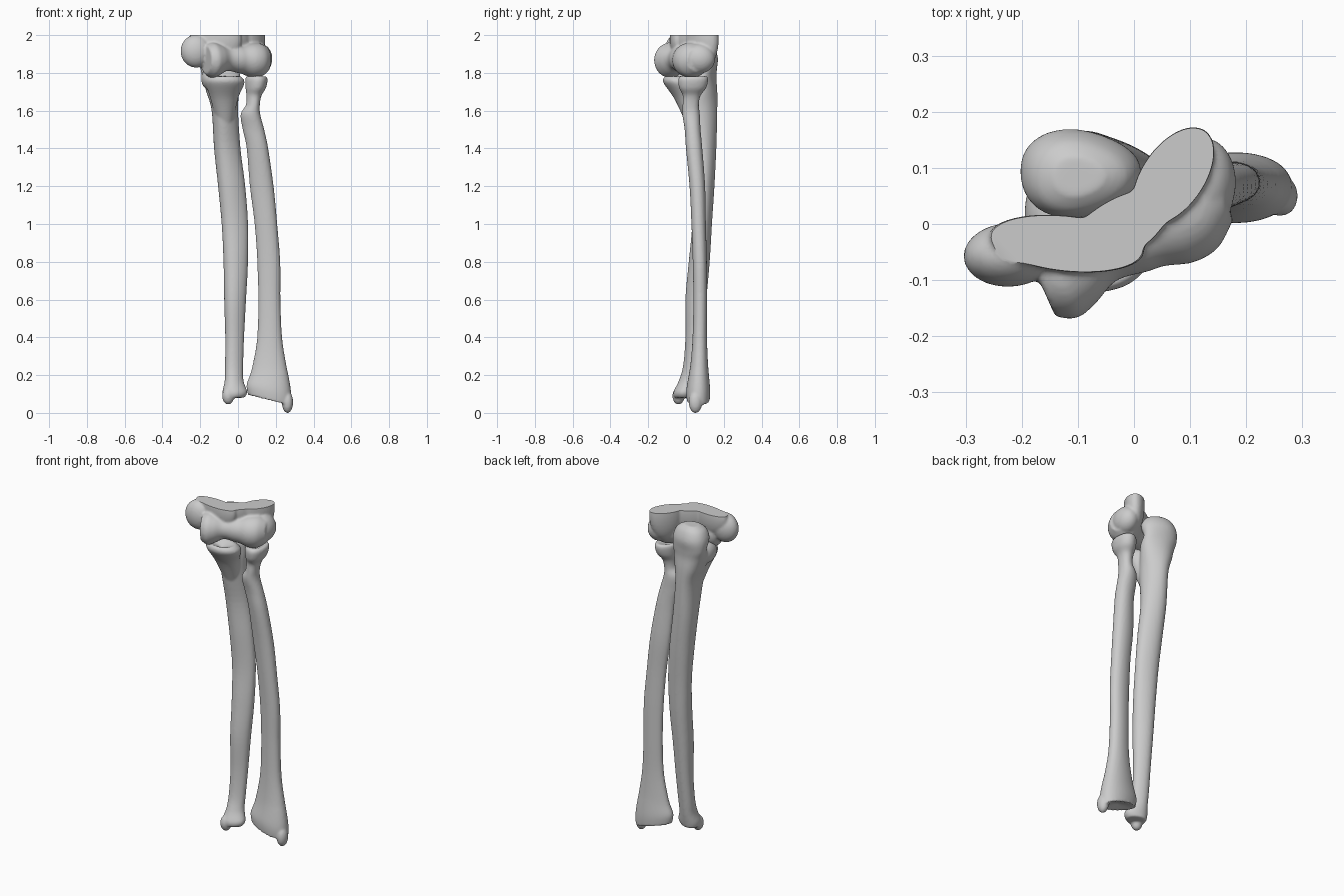
import bpy, bmesh, math
from mathutils import Matrix, Vector

if "Cube" in bpy.data.objects:
    bpy.data.objects.remove(bpy.data.objects["Cube"])

SIDES = 36


def spline(keys, steps=6):
    """Catmull-Rom interpolation through tuples of numbers."""
    out = []
    for i in range(len(keys) - 1):
        p0, p1, p2 = keys[max(i - 1, 0)], keys[i], keys[i + 1]
        p3 = keys[min(i + 2, len(keys) - 1)]
        for s in range(steps):
            t = s / steps
            out.append([0.5 * (2 * b + (c - a) * t + (2 * a - 5 * b + 4 * c - d) * t * t
                               + (3 * b - a - 3 * c + d) * t ** 3)
                        for a, b, c, d in zip(p0, p1, p2, p3)])
    return out + [list(keys[-1])]


def loft(bm, keys, ridge=0.0, ridge_dir=0.0, dips=(0, 0), tilt=0.0, tilt_below=0.0, frame=Matrix()):
    """Closed tube through sections (height, centre a, centre b, radius a, radius b)."""
    rings = []
    secs = spline(keys)
    for h, ca, cb, ra, rb in secs:
        ring = []
        slope = tilt * max(0, min(1, (tilt_below - h) / 0.1)) if tilt else 0
        for k in range(SIDES):
            a = 2 * math.pi * k / SIDES
            f = 1 + ridge * math.cos(3 * (a - ridge_dir))
            x, y = ra * f * math.cos(a), rb * f * math.sin(a)
            ring.append(bm.verts.new(frame @ Vector((ca + x, cb + y, h + slope * x))))
        rings.append(ring)
    for r, s in zip(rings, rings[1:]):
        for k in range(SIDES):
            j = (k + 1) % SIDES
            bm.faces.new((r[k], r[j], s[j], s[k]))
    for ring, sec, dip in ((rings[0], secs[0], dips[0]), (rings[-1], secs[-1], dips[1])):
        c = bm.verts.new(frame @ Vector((sec[1], sec[2], sec[0] + dip)))
        for k in range(SIDES):
            bm.faces.new((ring[k], ring[(k + 1) % SIDES], c))


def blob(bm, centre, radii, turn=0):
    m = (Matrix.Translation(centre) @ Matrix.Rotation(math.radians(turn), 4, 'Z')
         @ Matrix.Diagonal((*radii, 1)))
    bmesh.ops.create_uvsphere(bm, u_segments=32, v_segments=20, radius=1, matrix=m)


def finish(bm, name, smooth=4, cut=None):
    """Fuse the overlapping masses into one smooth skin, optionally sawn flat at a height."""
    bmesh.ops.recalc_face_normals(bm, faces=bm.faces)
    me = bpy.data.meshes.new(name)
    bm.to_mesh(me)
    bm.free()
    ob = bpy.data.objects.new(name, me)
    bpy.context.collection.objects.link(ob)
    rm = ob.modifiers.new("fuse", 'REMESH')
    rm.mode = 'VOXEL'
    rm.voxel_size = 0.007
    sm = ob.modifiers.new("soften", 'SMOOTH')
    sm.factor = 0.5
    sm.iterations = smooth
    dg = bpy.context.evaluated_depsgraph_get()
    fused = bpy.data.meshes.new_from_object(ob.evaluated_get(dg))
    ob.modifiers.clear()
    ob.data = fused
    if cut is not None:
        b = bmesh.new()
        b.from_mesh(fused)
        res = bmesh.ops.bisect_plane(b, geom=b.verts[:] + b.edges[:] + b.faces[:],
                                     plane_co=(0, 0, cut), plane_no=(0, 0, 1), clear_outer=True)
        rim = [e for e in res['geom_cut'] if isinstance(e, bmesh.types.BMEdge)]
        bmesh.ops.holes_fill(b, edges=rim, sides=0)
        b.to_mesh(fused)
        b.free()
    bpy.ops.object.select_all(action='DESELECT')
    ob.select_set(True)
    bpy.context.view_layer.objects.active = ob
    bpy.ops.object.shade_smooth_by_angle(angle=math.radians(40))
    return ob


# Ulna: hooked upper end, tapering shaft, small lower head
bm = bmesh.new()
loft(bm, [(1.955, -.10, .085, .045, .035), (1.93, -.10, .085, .085, .064),
          (1.88, -.10, .09, .107, .078), (1.82, -.10, .103, .103, .06),
          (1.77, -.093, .085, .1, .075), (1.70, -.085, .08, .087, .085),
          (1.60, -.073, .075, .07, .09), (1.40, -.06, .09, .07, .07),
          (1.20, -.037, .09, .072, .06), (1.0, -.02, .085, .07, .052),
          (.80, -.015, .07, .065, .055), (.60, -.018, .052, .058, .055),
          (.40, -.02, .042, .05, .045), (.25, -.023, .027, .048, .042),
          (.17, -.023, .01, .05, .048), (.11, -.02, -.01, .066, .056),
          (.08, -.025, -.012, .055, .05)], ridge=.05)
# front shelf of the joint socket
loft(bm, [(1.785, -.07, -.055, .08, .055), (1.75, -.068, -.04, .103, .08),
          (1.66, -.073, 0, .072, .06), (1.53, -.068, .05, .045, .05)], dips=(-.03, 0))
blob(bm, (-.15, .02, 1.77), (.045, .08, .06))
# lower spur
blob(bm, (-.052, -.04, .09), (.032, .032, .046))
finish(bm, "ulna")

# Radius: dished head, neck, bowed shaft, flared lower end
bm = bmesh.new()
loft(bm, [(1.785, .098, .04, .05, .068), (1.765, .1, .038, .059, .079),
          (1.72, .096, .035, .054, .071), (1.68, .086, .03, .04, .047),
          (1.63, .08, .025, .037, .043), (1.58, .068, .027, .052, .046),
          (1.50, .084, .035, .057, .042), (1.40, .105, .043, .057, .043),
          (1.20, .128, .06, .063, .041), (1.0, .15, .067, .06, .038),
          (.80, .165, .073, .061, .037), (.60, .168, .075, .059, .036),
          (.40, .17, .073, .066, .038), (.25, .17, .07, .09, .047),
          (.13, .168, .065, .118, .062), (.065, .17, .065, .113, .06)],
     ridge=.04, ridge_dir=math.pi, dips=(-.02, .02), tilt=-.25, tilt_below=.2)
blob(bm, (.262, .05, .056), (.03, .036, .057))
finish(bm, "radius")

# Humerus lower end: spool-shaped joint lying across the elbow
bm = bmesh.new()
ang = math.radians(24)
u = Vector((math.cos(ang), math.sin(ang), 0))
v = Vector((-math.sin(ang), math.cos(ang), 0))
frame = Matrix(((u.x, v.x, 0), (u.y, v.y, 0), (0, 0, 1))).to_4x4()
frame = Matrix.Translation((-.12, -.075, 1.87)) @ frame @ Matrix(
    ((0, 0, 1, 0), (1, 0, 0, 0), (0, 1, 0, 0), (0, 0, 0, 1)))
loft(bm, [(-.055, 0, 0, .075, .075), (-.02, 0, -.003, .092, .094), (.02, .003, 0, .085, .083),
          (.07, .006, .005, .066, .064), (.13, .004, .002, .072, .072),
          (.16, .004, 0, .075, .076), (.21, .004, -.003, .09, .091),
          (.26, .01, -.003, .09, .09), (.305, .015, 0, .06, .065)], frame=frame)
# inner and outer knuckles
blob(bm, (-.222, -.055, 1.915), (.082, .057, .087), 3)
blob(bm, (.115, .065, 1.875), (.066, .09, .08), -10)
# flaring columns and thin plate, sawn off flat at the top
blob(bm, (-.12, -.035, 1.975), (.14, .05, .12), -6)
blob(bm, (.07, .085, 1.975), (.1, .056, .16), 55)
blob(bm, (-.03, -.01, 1.98), (.11, .052, .13), 32)
finish(bm, "humerus_end", cut=2.0)
